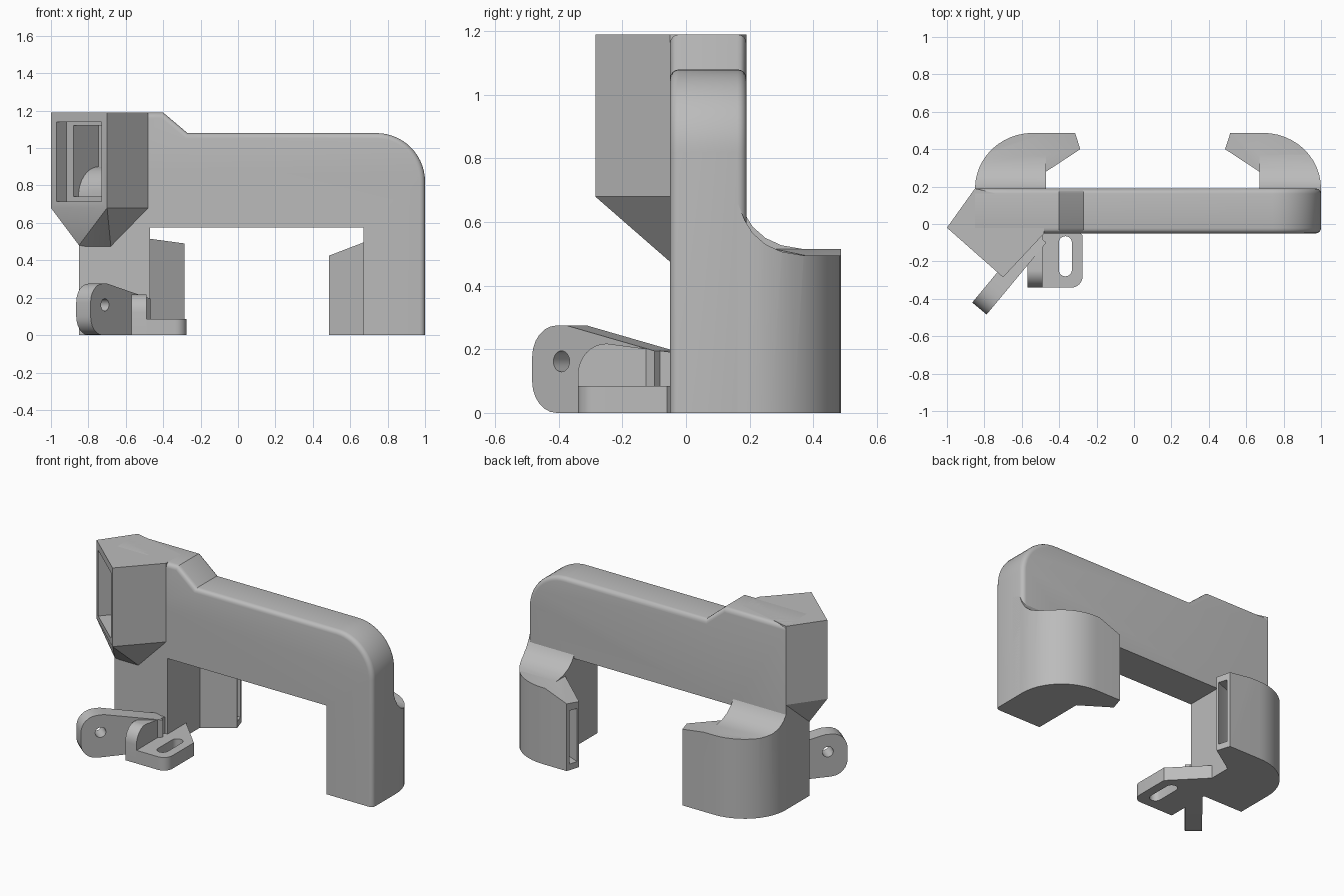
import bpy, bmesh, math
from mathutils import Vector as V

if "Cube" in bpy.data.objects:
    bpy.data.objects.remove(bpy.data.objects["Cube"])

grey = bpy.data.materials.new("plain grey")
grey.use_nodes = True
grey.diffuse_color = (0.5, 0.5, 0.5, 1)
grey.node_tree.nodes["Principled BSDF"].inputs["Base Color"].default_value = (0.5, 0.5, 0.5, 1)

X, Y, Z = V((1, 0, 0)), V((0, 1, 0)), V((0, 0, 1))


def finish(name, bm):
    bmesh.ops.recalc_face_normals(bm, faces=bm.faces)
    mesh = bpy.data.meshes.new(name)
    bm.to_mesh(mesh)
    bm.free()
    mesh.materials.append(grey)
    ob = bpy.data.objects.new(name, mesh)
    bpy.context.collection.objects.link(ob)
    return ob


def prism_bm(pts, origin, u, v, w):
    """Outline in the u, v plane, swept along w."""
    bm = bmesh.new()
    face = bm.faces.new([bm.verts.new(V(origin) + a * u + b * v) for a, b in pts])
    out = bmesh.ops.extrude_face_region(bm, geom=[face])["geom"]
    bmesh.ops.translate(bm, vec=w, verts=[g for g in out if isinstance(g, bmesh.types.BMVert)])
    return bm


def prism(name, pts, origin, u, v, w):
    return finish(name, prism_bm(pts, origin, u, v, w))


def arc(cx, cy, rx, ry, a0, a1, n=10):
    angles = [math.radians(a0 + (a1 - a0) * i / n) for i in range(n + 1)]
    return [(cx + rx * math.cos(a), cy + ry * math.sin(a)) for a in angles]


def box(a0, a1, b0, b1):
    return [(a0, b0), (a1, b0), (a1, b1), (a0, b1)]


def boolean(ob, cutters, op="DIFFERENCE"):
    for c in cutters:
        mod = ob.modifiers.new("cut", "BOOLEAN")
        mod.object, mod.operation, mod.solver = c, op, "EXACT"
    dg = bpy.context.evaluated_depsgraph_get()
    mesh = bpy.data.meshes.new_from_object(ob.evaluated_get(dg))
    ob.modifiers.clear()
    ob.data = mesh


def discard(cutters):
    for c in cutters:
        bpy.data.objects.remove(c)


def smooth(ob):
    ob.data.shade_smooth()
    ob.data.set_sharp_from_angle(angle=math.radians(30))


# Arched main body with rounded outer edges
outline = [(-0.85, 0), (-0.47, 0), (-0.47, 0.575), (0.67, 0.575), (0.67, 0), (1, 0)]
outline += arc(0.74, 0.82, 0.26, 0.26, 0, 90, 14)
outline += [(-0.27, 1.08), (-0.40, 1.19), (-0.85, 1.19)]
bm = prism_bm(outline, (0, -0.05, 0), X, Z, Y * 0.24)
rim = []
for e in bm.edges:
    a, b = (v.co for v in e.verts)
    m = (a + b) / 2
    if abs(a.y - b.y) < 0.01 and m.z > 0.01 and (m.x > 0.95 or m.z > 0.7):
        rim.append(e)
bmesh.ops.bevel(bm, geom=rim, offset=0.028, segments=4, profile=0.5, affect="EDGES")
body = finish("arched_body", bm)

# Angled inlet head, tapering down to the leg
bm = bmesh.new()
for x, y in [(-1, -0.02), (-0.7, -0.285), (-0.48, -0.05), (-0.48, 0.1), (-0.85, 0.19)]:
    for z in (0.68, 1.19):
        bm.verts.new((x, y, z))
for p in [(-0.85, -0.05, 0.48), (-0.82, -0.05, 0.475), (-0.68, -0.05, 0.475), (-0.6, 0.1, 0.55)]:
    bm.verts.new(p)
bmesh.ops.convex_hull(bm, input=bm.verts)
head = finish("inlet_head", bm)

# Stepped inlet opening with a curved duct behind it
t = V((0.3, -0.265, 0)).normalized()
n = V((-t.y, t.x, 0))
start = V((-1, -0.02, 0))
mouth = prism("mouth_cutter", box(0.04, 0.36, 0.715, 1.14), start - n * 0.05, t, Z, n * 0.13)
duct = [(0.05, 0.74), (0.12, 0.74)] + arc(0.28, 0.74, 0.16, 0.16, 180, 90, 8) + [(0.28, 1.12), (0.05, 1.12)]
throat = prism("throat_cutter", duct, start + t * 0.09, n, Z, t * 0.22)
for ob in (body, head):
    boolean(ob, [mouth, throat])
    smooth(ob)
discard([mouth, throat])


# Hooked outlet feet behind both legs
def foot(name, inner, side, w, top, tip):
    u, o = X * side, V((inner, 0, 0))
    shape = [(w, 0.1)] + arc(w - 0.31, 0.19, 0.31, 0.297, 0, 90, 12)
    shape += [(-0.155, 0.487), (-0.183, 0.40), (0, 0.28), (0, 0.1)]
    ob = prism(name, shape, o, u, Y, Z * 0.9)
    side_view = [(0.05, -0.1), (0.05, 0.2 + top), (0.165, 0.16 + top), (0.185, 0.11 + top),
                 (0.21, 0.07 + top), (0.25, 0.035 + top), (0.3, 0.012 + top), (0.37, top),
                 (0.6, top), (0.6, -0.1)]
    swoop = prism("swoop_cutter", side_view, o - u * 0.5, Y, Z, u * 1.2)
    slope = prism("slope_cutter", [(0, top), (-0.183, tip), (-0.3, tip), (-0.3, 1), (0, 1)],
                  o, u, Z, Y * 0.8)
    slot = prism("slot_cutter", [(-0.22, 0.43), (-0.22, 0.472), (0.12, 0.45), (0.12, 0.34), (0, 0.34)],
                 o + Z * 0.04, u, Y, Z * (tip - 0.08))
    boolean(ob, [swoop], "INTERSECT")
    boolean(ob, [slope, slot])
    discard([swoop, slope, slot])
    smooth(ob)


foot("left_foot", 0.67, 1, 0.33, 0.495, 0.425)
foot("right_foot", -0.47, -1, 0.38, 0.515, 0.49)

# Diagonal mounting ear with a round hole
d = V((0.64, 0.77, 0)).normalized()
q = V((d.y, -d.x, 0))
ear_shape = arc(0.1, 0.1, 0.1, 0.1, 270, 180, 6) + arc(0.1, 0.175, 0.1, 0.1, 180, 90, 6)
ear_shape += [(0.14, 0.275), (0.5, 0.195), (0.5, 0)]
corner = V((-0.865, -0.42, 0))
ear = prism("mounting_ear", ear_shape, corner, d, Z, q * 0.1)
hole = prism("hole_cutter", arc(0.12, 0.162, 0.033, 0.033, 0, 345, 23), corner - q * 0.1, d, Z, q * 0.3)
boolean(ear, [hole])
discard([hole])
smooth(ear)

# Upright rib between ear and tab
rib_shape = [(-0.34, 0)] + arc(-0.25, 0.12, 0.09, 0.098, 180, 90, 8) + [(-0.04, 0.19), (-0.04, 0)]
smooth(prism("bracket_rib", rib_shape, (-0.57, 0, 0), Y, Z, X * 0.08))

# Flat slotted tab
tab_shape = [(-0.56, -0.34)] + arc(-0.335, -0.28, 0.06, 0.06, -90, 0, 6)
tab_shape += [(-0.275, -0.06), (-0.47, 0.14), (-0.56, 0.14)]
tab = prism("slotted_tab", tab_shape, (0, 0, 0), X, Y, Z * 0.085)
slot_shape = arc(-0.367, -0.1, 0.035, 0.035, 0, 180) + arc(-0.367, -0.245, 0.035, 0.035, 180, 360)
slot = prism("slot_cutter", slot_shape, (0, 0, -0.1), X, Y, Z * 0.3)
boolean(tab, [slot])
discard([slot])
smooth(tab)
